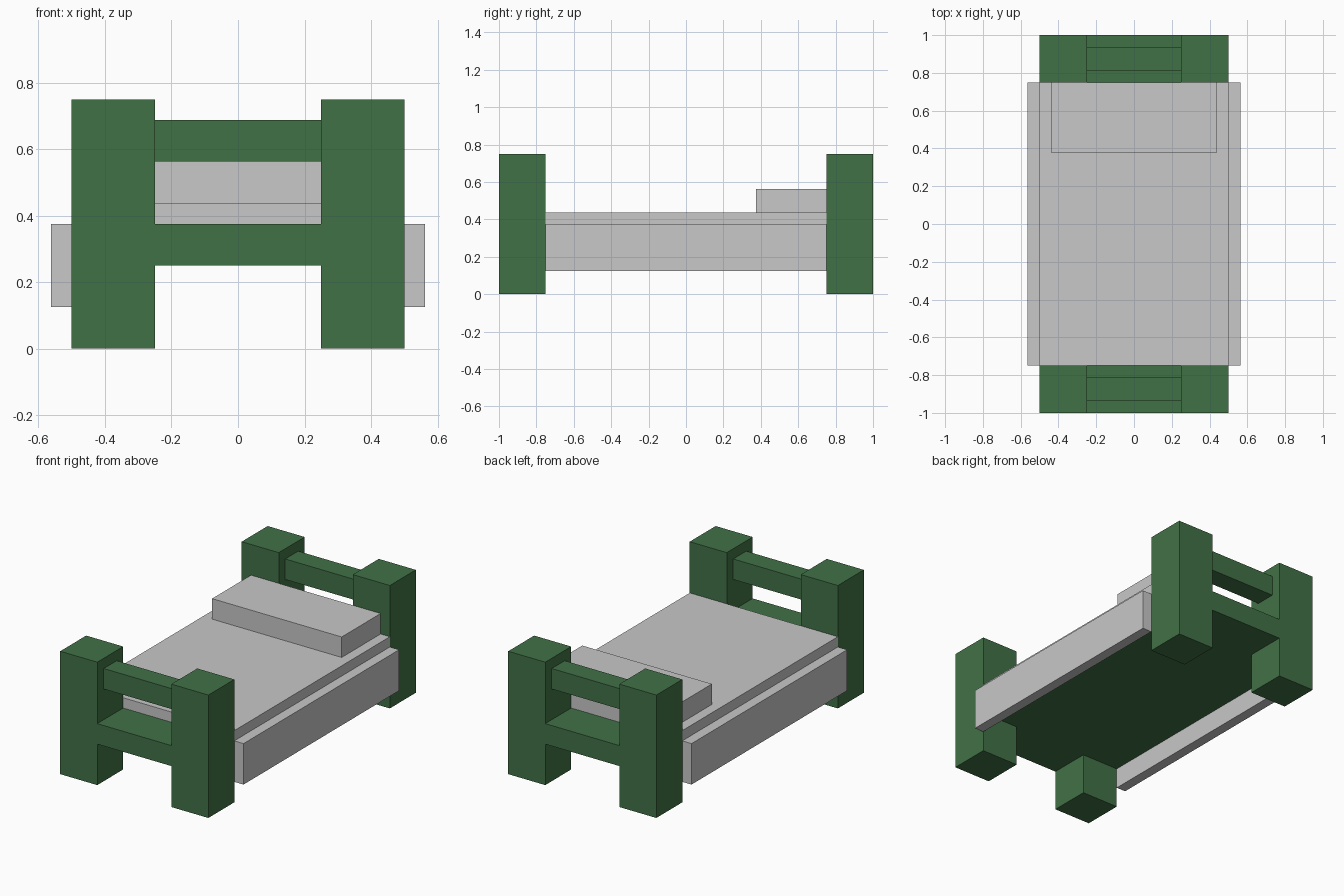
import bpy

if "Cube" in bpy.data.objects:
    bpy.data.objects.remove(bpy.data.objects["Cube"])


def material(name, rgb):
    m = bpy.data.materials.new(name)
    m.diffuse_color = (*rgb, 1.0)
    m.use_nodes = True
    m.node_tree.nodes["Principled BSDF"].inputs["Base Color"].default_value = m.diffuse_color
    return m


green = material("green wood", (0.053, 0.165, 0.061))
grey = material("light grey cloth", (0.58, 0.58, 0.58))


def box(name, x, y, z, mat):
    """Box from (min, max) ranges on each axis."""
    r = (x, y, z)
    bpy.ops.mesh.primitive_cube_add(size=1, location=[(a + b) / 2 for a, b in r])
    ob = bpy.context.object
    ob.name = name
    ob.scale = [b - a for a, b in r]
    bpy.ops.object.transform_apply(location=False, rotation=False, scale=True)
    ob.data.materials.append(mat)
    return ob


def span(a, b, side):
    return tuple(sorted((a * side, b * side)))


# Base board: full width between the ends, narrow tongues between the posts
box("base_board", (-0.5, 0.5), (-0.75, 0.75), (0.25, 0.375), green)

for end, s in (("foot", -1), ("head", 1)):
    box(f"{end}_tongue", (-0.25, 0.25), span(0.75, 1.0, s), (0.25, 0.375), green)
    box(f"{end}_rail", (-0.25, 0.25), span(0.8125, 0.9375, s), (0.5625, 0.6875), green)
    for side, t in (("left", -1), ("right", 1)):
        box(f"{end}_{side}_post", span(0.25, 0.5, t), span(0.75, 1.0, s), (0, 0.75), green)

# Bedding: mattress, hanging blanket sides, pillow
box("mattress", (-0.5, 0.5), (-0.75, 0.75), (0.375, 0.4375), grey)
for side, t in (("left", -1), ("right", 1)):
    box(f"{side}_blanket_side", span(0.5, 0.5625, t), (-0.75, 0.75), (0.125, 0.375), grey)
box("pillow", (-0.4375, 0.4375), (0.375, 0.75), (0.4375, 0.5625), grey)
